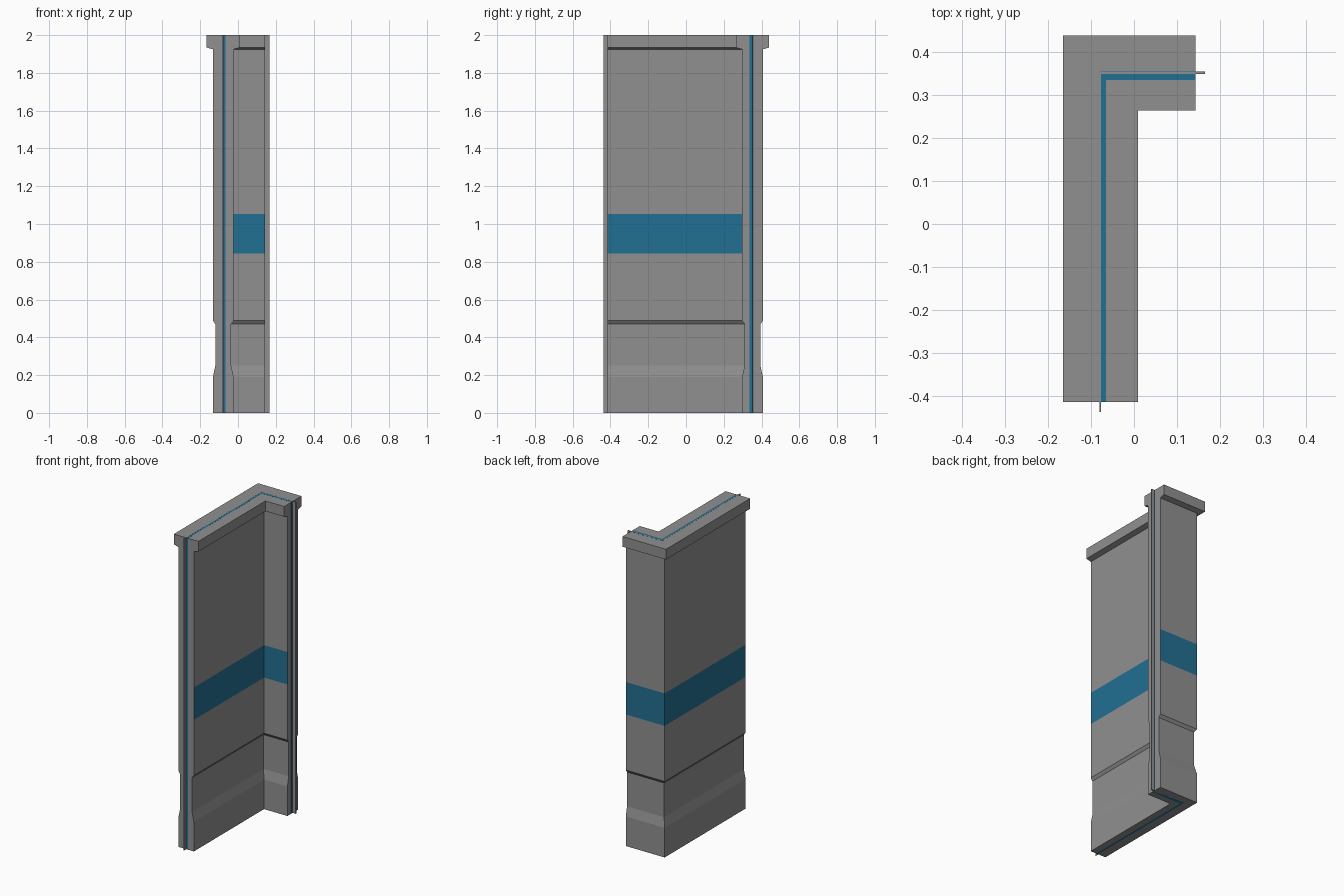
import bpy, bmesh

if "Cube" in bpy.data.objects:
    bpy.data.objects.remove(bpy.data.objects["Cube"])

# Shared layout: L-shaped wall with centreline corner at (CX, CY)
CX, CY = -0.078, 0.352
END_Y, END_X = -0.415, 0.143


def material(name, rgb):
    m = bpy.data.materials.new(name)
    m.diffuse_color = (*rgb, 1)
    m.use_nodes = True
    m.node_tree.nodes["Principled BSDF"].inputs["Base Color"].default_value = m.diffuse_color
    return m


grey = material("concrete grey", (0.28, 0.28, 0.28))
blue = material("stripe blue", (0.016, 0.16, 0.29))


def ell(ox, oy, ix, iy, end_y, end_x):
    """L-shaped outline from its outer and inner corner, clockwise."""
    return [(ox, end_y), (ox, oy), (end_x, oy),
            (end_x, iy), (ix, iy), (ix, end_y)]


def wall_ring(w):
    return ell(CX - w, CY + w, CX + w, CY - w, END_Y, END_X)


def loft(name, levels, mats, stripe=None):
    """Stack (outline, z) levels; stripe = z range coloured on the long sides."""
    bm = bmesh.new()
    rings = [[bm.verts.new((x, y, z)) for x, y in pts] for pts, z in levels]
    for a, b in zip(rings, rings[1:]):
        for i in range(6):
            j = (i + 1) % 6
            f = bm.faces.new((a[i], a[j], b[j], b[i]))
            mid = f.calc_center_median().z
            if stripe and stripe[0] < mid < stripe[1] and i not in (2, 5):
                f.material_index = 1
    bm.faces.new(rings[0])
    bm.faces.new(rings[-1])
    bmesh.ops.recalc_face_normals(bm, faces=bm.faces[:])
    me = bpy.data.meshes.new(name)
    bm.to_mesh(me)
    bm.free()
    for m in mats:
        me.materials.append(m)
    ob = bpy.data.objects.new(name, me)
    bpy.context.collection.objects.link(ob)
    return ob


# Wall body with waisted plinth and painted band
profile = [(0.055, 0), (0.055, 0.19), (0.042, 0.25), (0.042, 0.47),
           (0.055, 0.488), (0.055, 0.845), (0.055, 1.053), (0.055, 1.925)]
loft("wall_body", [(wall_ring(w), z) for w, z in profile],
     [grey, blue], stripe=(0.845, 1.053))

# Overhanging coping with a slightly sloped underside
coping = [(0.055, 1.925), (0.0875, 1.934), (0.0875, 2.0)]
loft("coping", [(wall_ring(w), z) for w, z in coping], [grey])

# Blue core sheet, just showing along the top and at both ends
E = 0.0003
core = ell(-0.078, 0.357, -0.065, 0.336, END_Y - E, END_X + E)
loft("core_sheet", [(core, 0), (core, 2.0 + E)], [blue])

# Thin connecting fin that sticks out of both ends
fin = ell(-0.081, 0.3555, -0.077, 0.3495, -0.438, 0.1655)
loft("joint_fin", [(fin, 0), (fin, 2.0 + 2 * E)], [grey])
